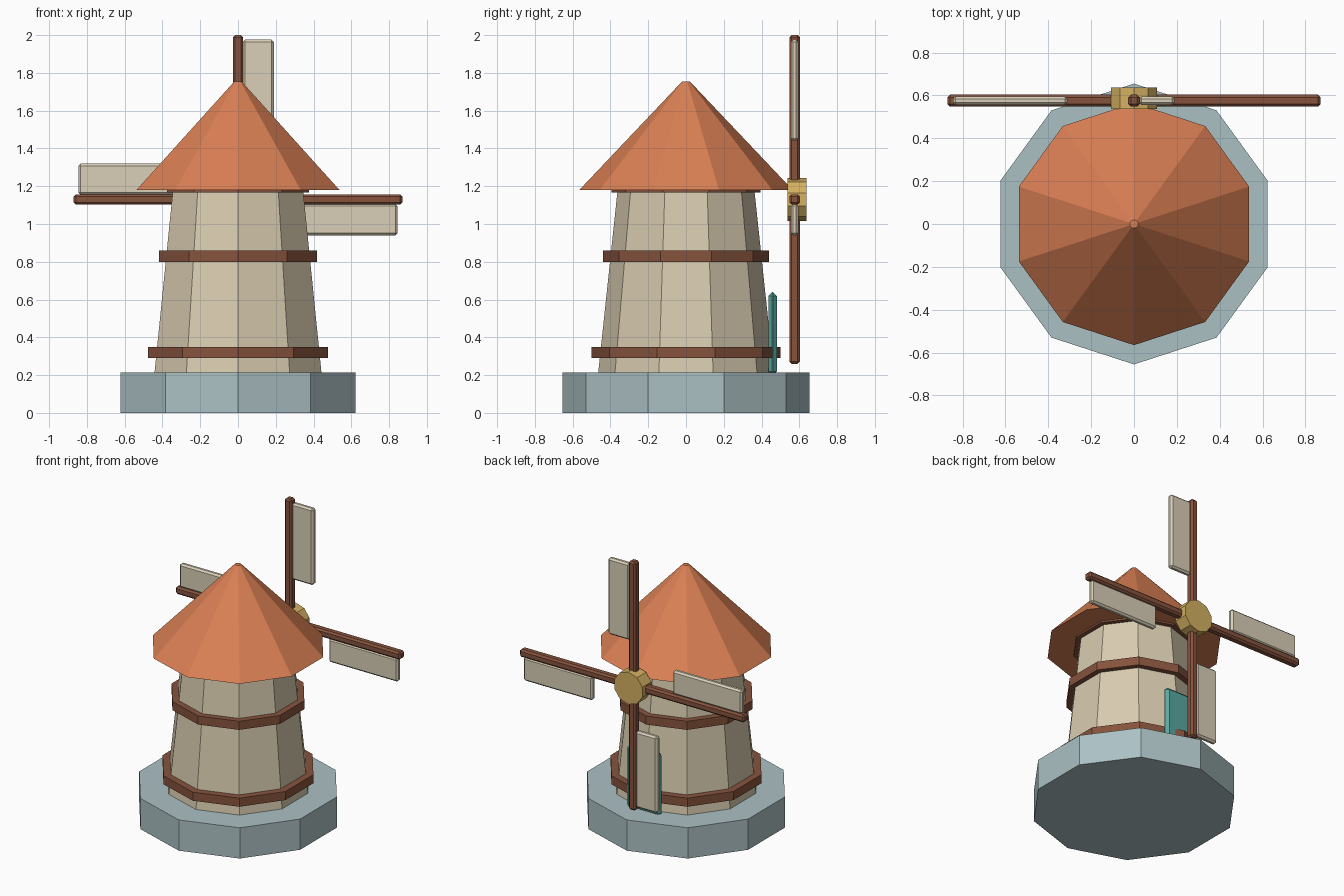
import bpy, bmesh, math
from mathutils import Matrix, Vector

if "Cube" in bpy.data.objects:
    bpy.data.objects.remove(bpy.data.objects["Cube"])


def mat(name, r, g, b):
    m = bpy.data.materials.new(name)
    m.diffuse_color = (r, g, b, 1)
    m.use_nodes = True
    m.node_tree.nodes["Principled BSDF"].inputs["Base Color"].default_value = m.diffuse_color
    return m


STONE = mat("grey blue stone", 0.41, 0.53, 0.55)
PLASTER = mat("cream plaster", 0.69, 0.60, 0.43)
WOOD = mat("brown wood", 0.24, 0.087, 0.047)
ROOF = mat("orange roof", 0.70, 0.215, 0.088)
CLOTH = mat("pale sail cloth", 0.70, 0.63, 0.48)
BRASS = mat("yellow hub", 0.66, 0.44, 0.12)
TEAL = mat("teal door", 0.10, 0.40, 0.36)


def add(name, bm, material):
    bmesh.ops.recalc_face_normals(bm, faces=bm.faces)
    me = bpy.data.meshes.new(name)
    bm.to_mesh(me)
    bm.free()
    me.materials.append(material)
    ob = bpy.data.objects.new(name, me)
    bpy.context.collection.objects.link(ob)
    return ob


def decagon(name, z0, z1, r0, r1, material, matrix=None):
    """Ten-sided frustum with corners pointing along +y and -y."""
    bm = bmesh.new()
    angles = [math.radians(90 + 36 * i) for i in range(10)]
    low, high = [[bm.verts.new((r * math.cos(a), r * math.sin(a), z)) for a in angles]
                 for r, z in ((r0, z0), (r1, z1))]
    bm.faces.new(low)
    bm.faces.new(high)
    for i in range(10):
        j = (i + 1) % 10
        bm.faces.new((low[i], low[j], high[j], high[i]))
    if matrix:
        bm.transform(matrix)
    return add(name, bm, material)


def box(name, center, size, bevel, material, matrix=None):
    """Box with a single-segment chamfer."""
    bm = bmesh.new()
    bmesh.ops.create_cube(bm, size=1)
    bm.transform(Matrix.Translation(center) @ Matrix.Diagonal((*size, 1)))
    bmesh.ops.bevel(bm, geom=bm.edges[:], offset=bevel, segments=1,
                    affect='EDGES', profile=0.5)
    if matrix:
        bm.transform(matrix)
    return add(name, bm, material)


# Base, tapered tower, hoops and roof
decagon("stone_base", 0, 0.215, 0.655, 0.655, STONE)
decagon("tower", 0.21, 1.2, 0.465, 0.36, PLASTER)
for name, z, r in (("lower_band", 0.29, 0.50), ("middle_band", 0.80, 0.44),
                   ("upper_band", 1.168, 0.395)):
    decagon(name, z, z + 0.06, r, r, WOOD)
decagon("roof", 1.18, 1.755, 0.565, 0.02, ROOF)

# Door on the back
box("door", (0, 0.458, 0.42), (0.26, 0.045, 0.44), 0.02, TEAL)

# Hub, two crossing spars and four sails
hub = Vector((0, 0.575, 1.13))
decagon("hub", -0.637, -0.537, 0.113, 0.113, BRASS,
        Matrix.Translation((0, 0, hub.z)) @ Matrix.Rotation(math.pi / 2, 4, 'X'))
for i in range(4):
    turn = Matrix.Translation(hub) @ Matrix.Rotation(i * math.pi / 2, 4, 'Y')
    if i < 2:
        box(f"spar_{i + 1}", (0, 0, 0), (0.054, 0.056, 1.74), 0.012, WOOD, turn)
    box(f"sail_{i + 1}", (0.107, 0, 0.578), (0.166, 0.04, 0.535), 0.012, CLOTH, turn)
